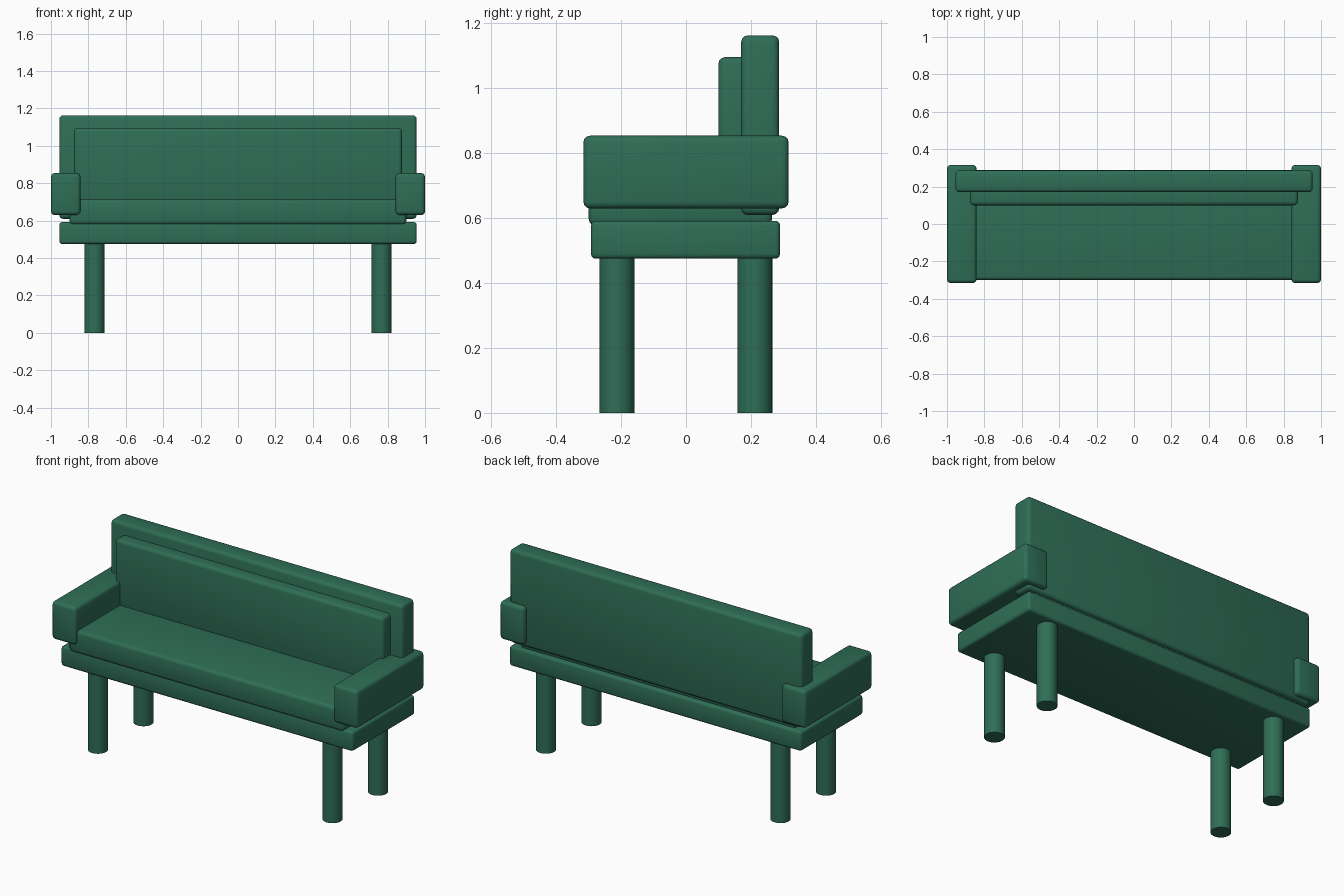
import bpy

if "Cube" in bpy.data.objects:
    bpy.data.objects.remove(bpy.data.objects["Cube"])

green = bpy.data.materials.new("bench green")
green.diffuse_color = (0.028, 0.155, 0.094, 1)
green.use_nodes = True
green.node_tree.nodes["Principled BSDF"].inputs["Base Color"].default_value = green.diffuse_color


def finish(obj, name):
    obj.name = name
    obj.data.materials.append(green)
    bpy.ops.object.shade_smooth_by_angle(angle=0.6)


def block(name, x, y, z, bevel=0.02):
    """Rounded block given by its (min, max) range on each axis."""
    ranges = (x, y, z)
    bpy.ops.mesh.primitive_cube_add(size=1, location=[(a + b) / 2 for a, b in ranges])
    obj = bpy.context.object
    obj.scale = [b - a for a, b in ranges]
    bpy.ops.object.transform_apply(location=False, rotation=False, scale=True)
    mod = obj.modifiers.new("rounded edges", 'BEVEL')
    mod.width = bevel
    mod.segments = 3
    bpy.ops.object.modifier_apply(modifier=mod.name)
    finish(obj, name)


# Seat frame and cushion
block("seat_frame", (-0.955, 0.955), (-0.293, 0.29), (0.475, 0.592), 0.015)
block("seat_cushion", (-0.9, 0.9), (-0.30, 0.265), (0.578, 0.713))

# Backrest and its cushion
block("backrest", (-0.955, 0.955), (0.17, 0.287), (0.61, 1.163))
block("back_cushion", (-0.877, 0.877), (0.10, 0.21), (0.68, 1.096))

# Armrests and round legs on both sides
for side, s in (("left", -1), ("right", 1)):
    block(f"{side}_armrest", sorted((s * 0.842, s * 1.0)), (-0.316, 0.316), (0.63, 0.854))
    for place, y in (("front", -0.213), ("back", 0.212)):
        bpy.ops.mesh.primitive_cylinder_add(vertices=32, radius=0.054, depth=0.49,
                                            location=(s * 0.767, y, 0.245))
        finish(bpy.context.object, f"{place}_{side}_leg")
